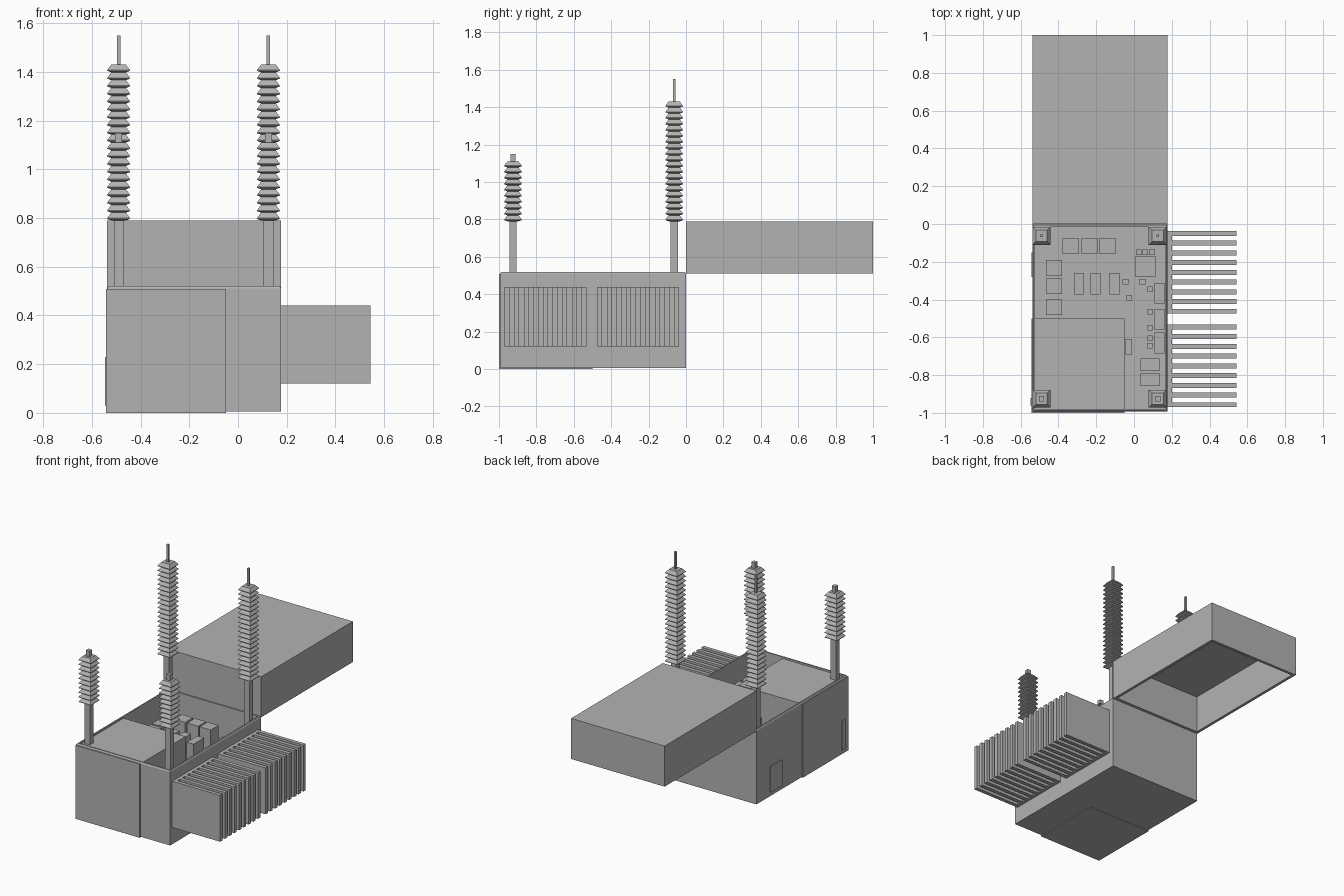
import bpy
import bmesh

default_cube = bpy.data.objects.get("Cube")
if default_cube:
    bpy.data.objects.remove(default_cube, do_unlink=True)

# Single painted metal colour
grey = bpy.data.materials.new("painted_grey")
grey.use_nodes = True
grey.diffuse_color = (0.45, 0.45, 0.45, 1)
grey.node_tree.nodes["Principled BSDF"].inputs["Base Color"].default_value = grey.diffuse_color


def loft(name, center_x, center_y, sections):
    """Join stacked rectangles (half_x, half_y, z) into one closed solid."""
    bm = bmesh.new()
    rings = []
    for half_x, half_y, z in sections:
        corners = ((-1, -1), (1, -1), (1, 1), (-1, 1))
        rings.append([bm.verts.new((center_x + sx * half_x, center_y + sy * half_y, z))
                      for sx, sy in corners])
    for low, high in zip(rings, rings[1:]):
        for i in range(4):
            j = (i + 1) % 4
            bm.faces.new((low[i], low[j], high[j], high[i]))
    bm.faces.new(list(reversed(rings[0])))
    bm.faces.new(rings[-1])
    bmesh.ops.recalc_face_normals(bm, faces=bm.faces[:])
    mesh = bpy.data.meshes.new(name)
    bm.to_mesh(mesh)
    bm.free()
    mesh.materials.append(grey)
    obj = bpy.data.objects.new(name, mesh)
    bpy.context.collection.objects.link(obj)
    return obj


def box(name, x, y, z):
    """Box from (min, max) ranges."""
    half_x, half_y = (x[1] - x[0]) / 2, (y[1] - y[0]) / 2
    return loft(name, sum(x) / 2, sum(y) / 2, [(half_x, half_y, h) for h in z])


def component(name, x, y, width, depth, top):
    """Upright equipment box standing on the tank floor."""
    return loft(name, x, y, [(width / 2, depth / 2, h) for h in (floor, top)])


floor = 0.02
mid_x = -0.18
half_w = 0.357

# Open tank with a slightly tapered rim
half_d = 0.496
tank_y = -0.497
rim, lip = 0.51, 0.52
loft("tank", mid_x, tank_y, [
    (half_w, half_d, 0.005), (half_w, half_d, rim),
    (half_w - 0.005, half_d - 0.005, lip),
    (half_w - 0.014, half_d - 0.014, lip),
    (half_w - 0.014, half_d - 0.014, floor)])

# Corner cabinet, a little proud of the tank
box("corner_cabinet", (-0.542, -0.05), (-1, -0.5), (0, 0.508))

# Hollow cover swung out behind the tank
wall = 0.02
loft("cover", mid_x, 0.5, [
    (half_w - wall, 0.5 - wall, 0.79 - wall), (half_w - wall, 0.5 - wall, rim),
    (half_w, 0.5, rim), (half_w, 0.5, 0.79)])

# Small door and handle on the side wall
box("side_door", (-0.542, -0.53), (-0.28, -0.15), (0.03, 0.21))
box("cabinet_handle", (-0.547, -0.54), (-0.96, -0.92), (0.03, 0.23))

# Cooling fins in two banks
pitch, fin = 0.0515, 0.026
for bank, start in (("front", -0.97), ("rear", -0.475)):
    box(bank + "_radiator_plate", (0.17, 0.2), (start, start + 8 * pitch + fin), (0.12, 0.44))
    for i in range(9):
        y = start + i * pitch
        box(bank + "_radiator_fin", (0.19, 0.543), (y, y + fin), (0.12, 0.44))

# Bushings: post, square sheds and terminal
shed = 0.032
for x in (-0.49, 0.125):
    for name, y, count, tip, tip_top in (("low_bushing", -0.925, 10, 0.014, 1.15),
                                         ("tall_bushing", -0.063, 20, 0.007, 1.55)):
        base = 0.79
        loft(name + "_post", x, y, [(0.02, 0.02, floor), (0.02, 0.02, base)])
        sections = []
        for i in range(count):
            z = base + i * shed
            for half, rise in ((0.03, 0), (0.047, 0.2), (0.047, 0.3), (0.03, 1)):
                sections.append((half, half, z + rise * shed))
        loft(name + "_sheds", x, y, sections)
        top = base + count * shed
        loft(name + "_terminal", x, y, [(tip, tip, top - 0.01), (tip, tip, tip_top)])

# Equipment inside the tank
for x in (-0.335, -0.235, -0.14):
    component("rear_unit", x, -0.116, 0.085, 0.085, 0.41)
for y in (-0.233, -0.33, -0.44):
    component("side_unit", -0.423, y, 0.085, 0.083, 0.4)
for x in (-0.29, -0.205, -0.103):
    component("middle_unit", x, -0.317, 0.053, 0.115, 0.4)
component("control_unit", 0.06, -0.225, 0.105, 0.11, 0.4)
for x in (0.025, 0.06, 0.095):
    component("control_relay", x, -0.15, 0.03, 0.03, 0.35)
for x, y in ((-0.045, -0.305), (0.045, -0.305), (-0.025, -0.39)):
    component("small_relay", x, y, 0.03, 0.03, 0.3)
for y in (-0.345, -0.465, -0.55, -0.605, -0.645):
    component("wall_relay", 0.085, y, 0.028, 0.03, 0.3)
for y in (-0.367, -0.505, -0.63):
    component("wall_unit", 0.135, y, 0.053, 0.11, 0.38)
for y in (-0.745, -0.825):
    component("front_unit", 0.085, y, 0.1, 0.065, 0.38)
component("cabinet_relay", -0.03, -0.65, 0.037, 0.08, 0.3)
